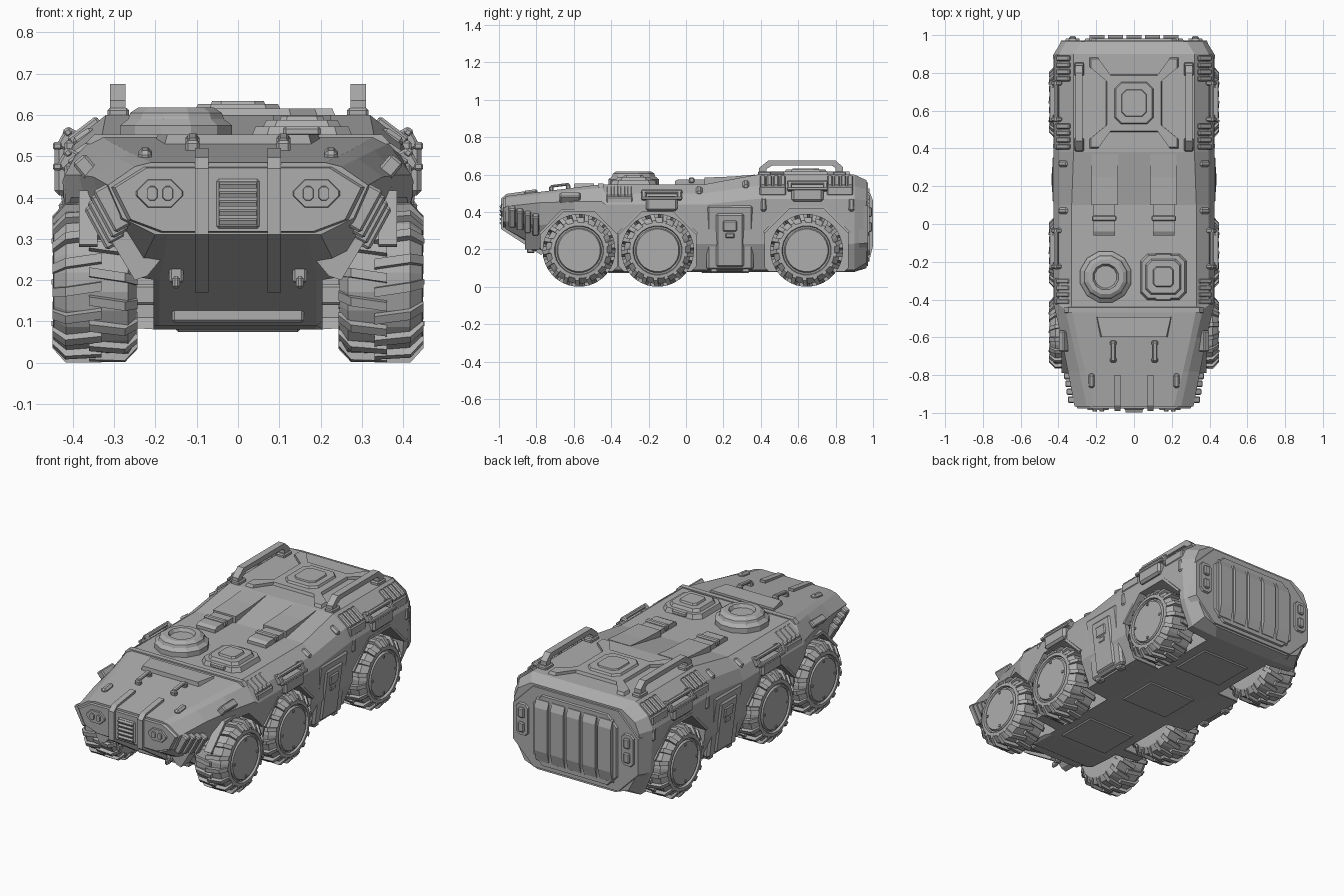
import bpy, bmesh
from math import sin, cos, pi, radians
from mathutils import Matrix, Vector

if "Cube" in bpy.data.objects:
    bpy.data.objects.remove(bpy.data.objects["Cube"], do_unlink=True)

GREY = (0.42, 0.42, 0.42, 1)
paint = bpy.data.materials.new("plain_grey")
paint.use_nodes = True
paint.diffuse_color = GREY
paint.node_tree.nodes["Principled BSDF"].inputs["Base Color"].default_value = GREY


def finish(name, bm, mirror=False):
    """Turn a bmesh into a named object, optionally mirrored across x."""
    bmesh.ops.recalc_face_normals(bm, faces=bm.faces)
    mesh = bpy.data.meshes.new(name)
    bm.to_mesh(mesh)
    bm.free()
    mesh.materials.append(paint)
    ob = bpy.data.objects.new(name, mesh)
    bpy.context.collection.objects.link(ob)
    if mirror:
        mod = ob.modifiers.new("Mirror", 'MIRROR')
        mod.use_mirror_merge = False
    return ob


def loft(bm, rings):
    """Skin a series of equal-length closed rings and cap both ends."""
    rows = [[bm.verts.new(p) for p in ring] for ring in rings]
    n = len(rows[0])
    for r, s in zip(rows, rows[1:]):
        for i in range(n):
            j = (i + 1) % n
            bm.faces.new((r[i], r[j], s[j], s[i]))
    bm.faces.new(rows[0])
    bm.faces.new(rows[-1])


def on_axis(axis, u, v, d):
    return {'x': (d, u, v), 'y': (u, d, v), 'z': (u, v, d)}[axis]


def prism(name, pts, axis, a, b, taper=1, mirror=False):
    """Extrude a 2D outline along an axis, scaling the far end by taper."""
    us, vs = zip(*pts)
    cu, cv = (min(us) + max(us)) / 2, (min(vs) + max(vs)) / 2
    far = [(cu + (u - cu) * taper, cv + (v - cv) * taper) for u, v in pts]
    bm = bmesh.new()
    loft(bm, [[on_axis(axis, u, v, a) for u, v in pts],
              [on_axis(axis, u, v, b) for u, v in far]])
    return finish(name, bm, mirror)


def box(name, centre, size, turn=0, axis='Y', bevel=0.006, mirror=True):
    bm = bmesh.new()
    bmesh.ops.create_cube(bm, size=1, matrix=Matrix.Diagonal((*size, 1)))
    if bevel:
        bmesh.ops.bevel(bm, geom=bm.edges[:], offset=bevel, segments=1, affect='EDGES')
    bm.transform(Matrix.Translation(centre) @ Matrix.Rotation(turn, 4, axis))
    return finish(name, bm, mirror)


def octo(cu, cv, w, h, c):
    """Rectangle with cut corners, given by half sizes."""
    q = [(w, h - c), (w - c, h)]
    q += [(-u, v) for u, v in reversed(q)]
    q += [(-u, -v) for u, v in q]
    return [(cu + u, cv + v) for u, v in q]


def lathe(bm, profile, axis, sides, centre=(0, 0, 0)):
    rings = [[Vector(centre) + Vector(on_axis(axis, r * cos(2 * pi * (k + .5) / sides),
              r * sin(2 * pi * (k + .5) / sides), d)) for k in range(sides)]
             for d, r in profile]
    loft(bm, rings)


WHEELS = (-0.572, -0.152, 0.645)
AXLE_Z = 0.195

# Hull: half sections from roof edge down to belly edge
skirt = [(.41, .23), (.35, .09), (.19, .08)]
deck = [(.33, .548), (.395, .5), (.425, .44)] + skirt
roof = [(.32, .6), (.395, .54), (.425, .47)] + skirt
stations = [
    (-.965, [(.21, .485), (.25, .475), (.315, .43), (.28, .35), (.2, .31), (.17, .31)]),
    (-.78, [(.26, .508), (.29, .495), (.35, .45), (.325, .33), (.25, .21), (.19, .2)]),
    (-.6, [(.3, .53), (.33, .515), (.385, .455), (.36, .35), (.25, .13), (.19, .09)]),
    (-.45, [(.33, .548), (.365, .53), (.42, .455)] + skirt),
    (-.43, deck), (.1, deck), (.38, roof), (.9, roof),
    (.965, [(.28, .57), (.36, .52), (.385, .46), (.385, .25), (.32, .13), (.24, .1)])]
bm = bmesh.new()
loft(bm, [[(x, y, z) for x, z in half] + [(-x, y, z) for x, z in reversed(half)]
          for y, half in stations])
hull = finish("hull", bm)

# Wheel arches cut from the hull, with raised rims
bm = bmesh.new()
for y in WHEELS:
    r = .24 if y > 0 else .222
    angles = [radians(22.5 + 45 * k) for k in range(8)]
    for s in (-1, 1):
        loft(bm, [[(s * x, y + r * cos(a), AXLE_Z + r * sin(a)) for a in angles]
                  for x in (.205, .6)])
    arc = angles[:4]
    rim = [(y + (r + .012) * cos(a), AXLE_Z + (r + .018) * sin(a)) for a in arc]
    rim += [(y + r * cos(a), AXLE_Z + r * sin(a)) for a in reversed(arc)]
    reach = .385 if y == WHEELS[0] else .424
    prism("arch_rim", rim, 'x', .34, reach, mirror=True)
cutter = finish("arch_cutter", bm)
cutter.hide_render = True
mod = hull.modifiers.new("Arches", 'BOOLEAN')
mod.object, mod.solver = cutter, 'EXACT'
bpy.context.view_layer.objects.active = hull
bpy.ops.object.modifier_apply(modifier=mod.name)
bpy.data.objects.remove(cutter, do_unlink=True)

# Wheels: turned tyre and hub, with staggered wrap-over lugs
bm = bmesh.new()
lathe(bm, [(-.1, .1), (-.1, .145), (-.08, .178), (.07, .178), (.1, .15), (.102, .132),
           (.09, .128), (.09, .12), (.101, .114), (.101, .02)], 'x', 24)
LUGS = 17
lug = [(-.015, .17), (-.015, .194), (.072, .194), (.103, .16), (.103, .148)]
for k in range(LUGS * 2):
    s = 1 if k % 2 else -1
    spin = Matrix.Rotation(pi * k / LUGS, 3, 'X')
    loft(bm, [[spin @ Vector((s * x, t + x * .15, r)) for x, r in lug] for t in (-.016, .006)])
for a in range(4):
    m = Matrix.Rotation(a * pi / 2, 4, 'X') @ Matrix.Translation((.1, 0, .1))
    bmesh.ops.create_cube(bm, size=.012, matrix=m)
first = finish("wheel", bm)
for y in WHEELS:
    for s in (1, -1):
        w = first if (y, s) == (WHEELS[0], 1) else first.copy()
        if w is not first:
            bpy.context.collection.objects.link(w)
        w.location = (s * .346, y, AXLE_Z)
        w.rotation_euler.z = 0 if s > 0 else pi
    box("axle", (0, y, .165), (.54, .07, .05), mirror=False)

# Nose: face plate, lamps, grille, straps, tow hooks, bumper
face = [(.23, .475), (.31, .425), (.27, .345), (.19, .315)]
prism("nose_plate", face + [(-x, z) for x, z in reversed(face)], 'y', -.96, -.978, .96)
prism("lamp_frame", octo(.19, .41, .06, .036, .03), 'y', -.97, -.986, .9, True)
for x in (.17, .208):
    prism("lamp_lens", octo(x, .41, .014, .019, .008), 'y', -.98, -.992, .85, True)
box("grille", (0, -.975, .385), (.105, .02, .12), mirror=False)
for k in range(5):
    box("grille_slat", (0, -.988, .342 + k * .022), (.09, .016, .011), .4, 'X', 0, False)
strap = [(-.8, .52), (-.96, .497), (-.99, .47), (-.99, .31), (-.775, .17), (-.74, .2),
         (-.9, .33), (-.9, .47), (-.8, .5)]
prism("nose_strap", strap, 'x', .072, .104, mirror=True)
prism("chin_plate", [(.19, .315), (.285, .33), (.31, .3), (.25, .2), (.22, .21), (.17, .27)],
      'y', -.86, -.78, 1, True)
box("tow_hook_mount", (.15, -.81, .215), (.035, .03, .045))
box("tow_hook", (.15, -.83, .195), (.018, .04, .03))
box("bumper", (0, -.63, .115), (.32, .06, .035), mirror=False)
for k in range(4):
    box("corner_fin", (.305 + k * .007, -.93 + k * .042, .375 - k * .014),
        (.045, .036, .115), .5)

# Bonnet: sloping panel, grab handles, marker lights, cowl
SLOPE = .125
prism("cowl", [(-.37, -.47), (.37, -.47), (.37, -.44), (-.37, -.44)], 'z', .53, .553, .94)
prism("bonnet_panel", [(-.18, -.6), (.18, -.6), (.205, -.49), (-.205, -.49)],
      'z', .52, .553, .95)
box("bonnet_grip", (.11, -.675, .543), (.024, .1, .014), SLOPE, 'X', .004)
for y in (-.72, -.63):
    box("grip_foot", (.11, y, .53 + (y + .67) * SLOPE), (.034, .024, .03), SLOPE, 'X')
box("bonnet_light", (.225, -.83, .503), (.034, .075, .03), SLOPE, 'X', .01)
box("fender_vent", (.37, -.62, .475), (.04, .11, .05), .7)

# Deck: round hatch, square hatch, air intakes
bm = bmesh.new()
lathe(bm, [(.54, .14), (.575, .14), (.59, .12), (.605, .115), (.618, .095), (.618, .07),
           (.6, .06), (.6, .02)], 'z', 12, (-.15, -.28, 0))
finish("round_hatch", bm)
z = .54
for half, top in ((.125, .572), (.095, .588), (.055, .598)):
    prism("square_hatch", octo(.155, -.28, half, half, half * .3), 'z', z, top, .9)
    z = top - .002
for y in (-.38, -.18):
    box("hatch_latch", (.155, y, .56), (.09, .05, .025), mirror=False)
prism("intake_duct", [(-.06, .54), (-.06, .565), (-.04, .575), (.11, .575), (.11, .54)],
      'x', .1, .215, mirror=True)
prism("intake_cowl", [(.1, .54), (.1, .584), (.25, .59), (.37, .6), (.37, .54)],
      'x', .085, .225, mirror=True)
box("intake_band", (.158, .03, .57), (.13, .03, .03))

# Roof: cross-shaped plate, central hatch, side rails
arm = [(.15, .12), (.24, .195), (.24, .245), (.195, .245), (.13, .155)]
cross = arm + [(-x, y) for x, y in reversed(arm)]
cross += [(-x, -y) for x, y in cross]
prism("roof_cross", [(x, y + .64) for x, y in cross], 'z', .59, .616, .95)
prism("roof_hatch_rim", octo(0, .64, .105, .115, .035), 'z', .61, .627, .92)
prism("roof_hatch_lid", octo(0, .64, .068, .075, .025), 'z', .62, .634, .92)
rail = [(.39, .59), (.39, .635), (.44, .675), (.8, .675), (.84, .64), (.84, .59),
        (.8, .59), (.8, .635), (.78, .648), (.46, .648), (.43, .63), (.43, .59)]
prism("roof_rail", rail, 'x', .272, .31, mirror=True)
for y in (.42, .82):
    box("rail_foot", (.29, y, .595), (.052, .07, .045))

# Flanks: ribbed vents, marker lights, grab bars
for x, y0, z in ((.37, -.41, .502), (.37, .41, .558), (.37, .77, .558)):
    for k in range(4):
        box("flank_rib", (x, y0 + k * .036, z), (.09, .029, .032), .65)
    box("flank_vent", (x + .02, y0 + .054, z - .045), (.06, .14, .05))
for y, z in ((.07, .512), (.32, .545)):
    box("side_light", (.372, y, z), (.06, .034, .03), .6, bevel=.01)
for y, z in ((-.13, .5), (.65, .55)):
    box("grab_plate", (.415, y, z - .055), (.06, .17, .08), bevel=.012)
    box("grab_bar", (.412, y, z + .008), (.022, .22, .022), .6)
    box("grab_lower_bar", (.437, y, z - .025), (.022, .22, .018), bevel=.004)
    for s in (-1, 1):
        box("grab_post", (.41, y + s * .095, z - .01), (.04, .025, .055), -.5)
for y in (.415, .885):
    box("pillar_light", (.418, y, .44), (.024, .034, .075), bevel=.01)

# Side doors, leaning in towards the sill
LEAN = .13
box("door_frame", (.39, .235, .265), (.04, .25, .35), LEAN, bevel=.012)
box("door_panel", (.402, .235, .25), (.03, .15, .29), LEAN, bevel=.01)
box("door_window", (.426, .235, .325), (.014, .075, .06), LEAN)
box("door_handle", (.418, .235, .275), (.014, .05, .03), LEAN)
for y in (.15, .32):
    box("door_step", (.36, y, .095), (.04, .04, .04))

# Rear: framed tailgate with ribs and lamps
prism("rear_frame", octo(0, .335, .405, .235, .13), 'y', .925, .972, .95)
prism("tailgate", octo(0, .33, .265, .2, .06), 'y', .965, .982, .97)
rib = [(.96, .51), (.985, .5), (1, .46), (1, .22), (.985, .16), (.96, .145)]
for k in range(5):
    x = (k - 2) * .098
    prism("tailgate_rib", rib, 'x', x - .04, x + .04)
prism("rear_lamp_frame", octo(.325, .36, .04, .095, .02), 'y', .96, .982, .9, True)
for z in (.32, .4):
    box("rear_lamp", (.325, .985, z), (.036, .018, .055))

# Belly plates
for y in (-.3, .2, .64):
    box("belly_plate", (0, y, .08), (.3, .24, .012), mirror=False)
